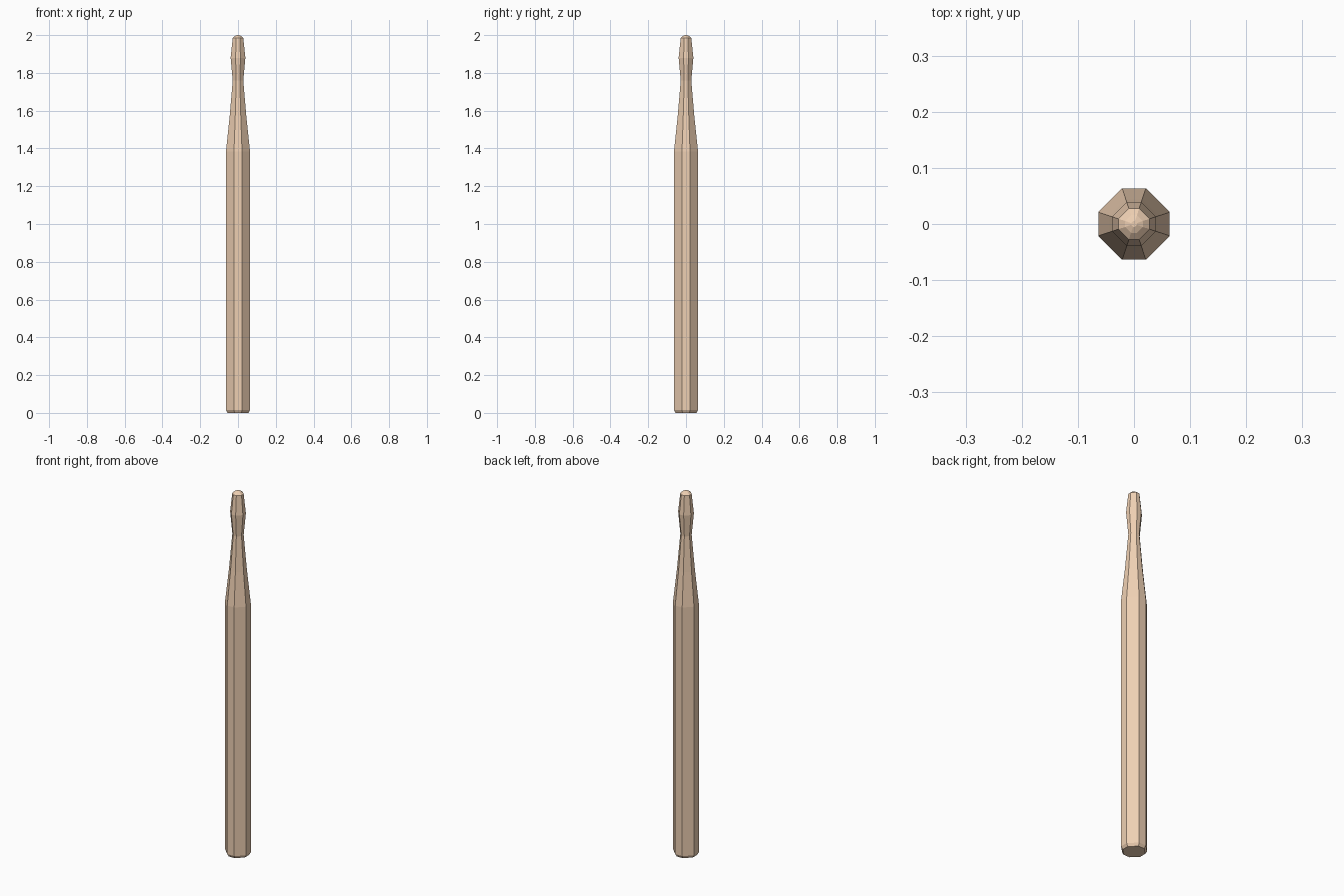
import bpy
import bmesh

if "Cube" in bpy.data.objects:
    bpy.data.objects.remove(bpy.data.objects["Cube"])

# Profile of the turned peg: (height, half width)
PROFILE = [(0.0, 0.055), (0.015, 0.0635), (1.385, 0.0635), (1.57, 0.044),
           (1.76, 0.028), (1.88, 0.039), (1.985, 0.028), (1.995, 0.016), (2.0, 0.005)]


def octagon(a, z):
    """Square with its corners cut at thirds."""
    b = a / 3
    return [(a, -b, z), (a, b, z), (b, a, z), (-b, a, z),
            (-a, b, z), (-a, -b, z), (-b, -a, z), (b, -a, z)]


# Loft the octagon rings into one closed body
bm = bmesh.new()
rings = [[bm.verts.new(p) for p in octagon(a, z)] for z, a in PROFILE]
for low, high in zip(rings, rings[1:]):
    for i in range(8):
        j = (i + 1) % 8
        bm.faces.new((low[i], low[j], high[j], high[i]))
bm.faces.new(rings[0][::-1])
bm.faces.new(rings[-1])

mesh = bpy.data.meshes.new("wooden_peg")
bm.to_mesh(mesh)
bm.free()

# Pale wood
wood = bpy.data.materials.new("pale_wood")
wood.diffuse_color = (0.86, 0.63, 0.45, 1)
wood.use_nodes = True
wood.node_tree.nodes["Principled BSDF"].inputs["Base Color"].default_value = wood.diffuse_color
mesh.materials.append(wood)

peg = bpy.data.objects.new("wooden_peg", mesh)
bpy.context.collection.objects.link(peg)
